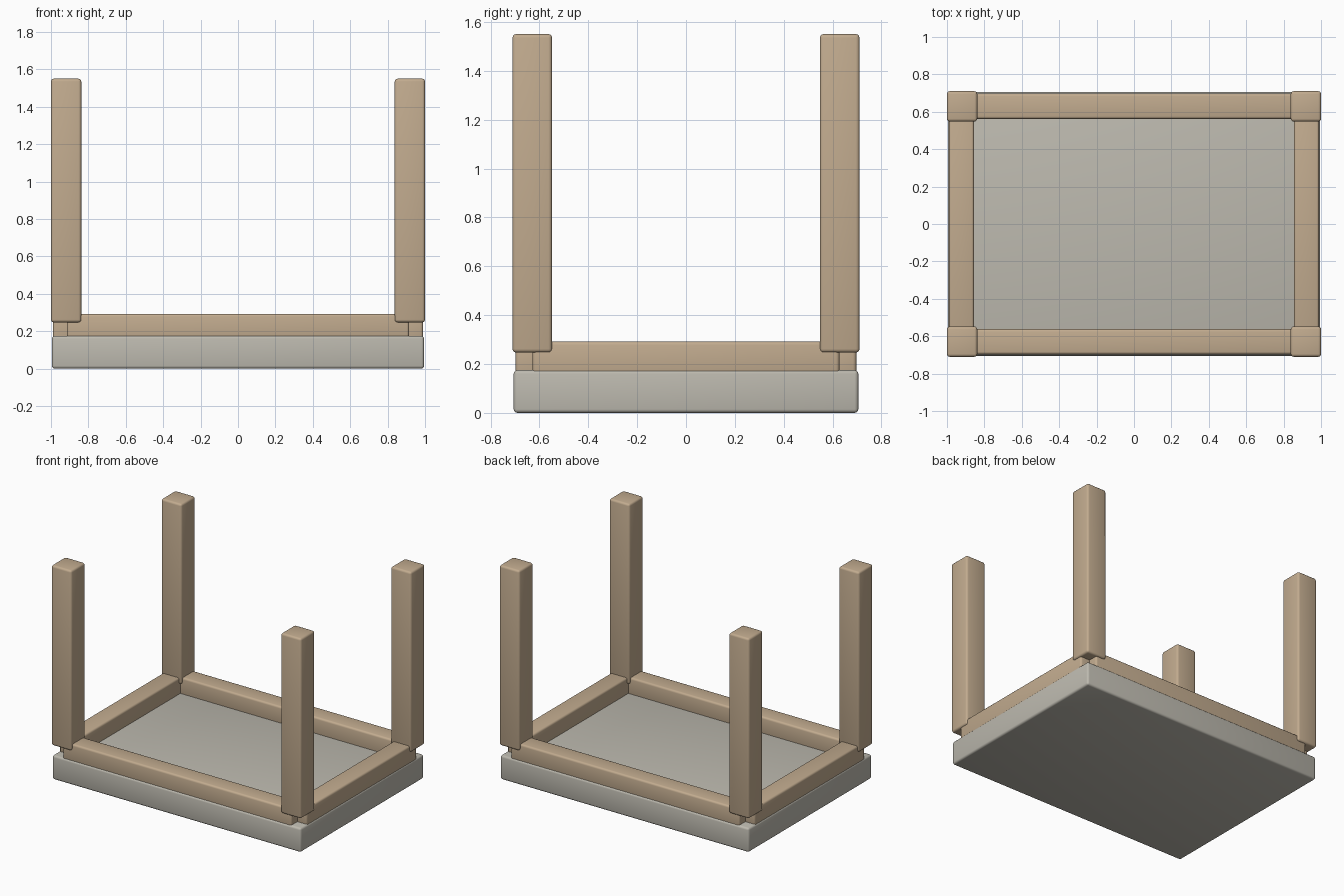
import bpy
import math

cube = bpy.data.objects.get("Cube")
if cube:
    bpy.data.objects.remove(cube, do_unlink=True)


def make_material(name, rgb):
    mat = bpy.data.materials.new(name)
    mat.use_nodes = True
    color = (*rgb, 1.0)
    mat.diffuse_color = color
    mat.node_tree.nodes["Principled BSDF"].inputs["Base Color"].default_value = color
    return mat


wood = make_material("light wood", (0.54, 0.41, 0.275))
grey = make_material("warm grey", (0.51, 0.49, 0.43))


def rounded_box(name, low, high, mat, bevel):
    """Box between two corners with softly rounded edges."""
    center = [(a + b) / 2 for a, b in zip(low, high)]
    bpy.ops.mesh.primitive_cube_add(size=1, location=center)
    obj = bpy.context.object
    obj.name = name
    obj.scale = [b - a for a, b in zip(low, high)]
    bpy.ops.object.transform_apply(location=False, rotation=False, scale=True)
    obj.data.materials.append(mat)
    mod = obj.modifiers.new("rounded edges", "BEVEL")
    mod.width = bevel
    mod.segments = 3
    bpy.ops.object.modifier_apply(modifier=mod.name)
    bpy.ops.object.shade_smooth_by_angle(angle=math.radians(40))
    return obj


def span(side, inner, outer):
    """Ordered range on the positive or negative side of an axis."""
    return sorted((side * inner, side * outer))


# Slab that the frame rests on
rounded_box("slab", (-0.995, -0.705, 0), (0.995, 0.705, 0.175), grey, 0.015)

# Rails around the rim, sunk slightly into the slab
RAIL_BOTTOM, RAIL_TOP = 0.15, 0.292
for side, name in ((-1, "front"), (1, "back")):
    y0, y1 = span(side, 0.562, 0.697)
    rounded_box(name + "_rail", (-0.915, y0, RAIL_BOTTOM), (0.915, y1, RAIL_TOP), wood, 0.014)
for side, name in ((-1, "right"), (1, "left")):
    x0, x1 = span(side, 0.855, 0.99)
    rounded_box(name + "_rail", (x0, -0.628, RAIL_BOTTOM), (x1, 0.628, RAIL_TOP), wood, 0.014)

# Corner legs
for sx, x_name in ((-1, "right"), (1, "left")):
    for sy, y_name in ((-1, "front"), (1, "back")):
        x0, x1 = span(sx, 0.838, 1.0)
        y0, y1 = span(sy, 0.548, 0.71)
        rounded_box(f"{y_name}_{x_name}_leg", (x0, y0, 0.247), (x1, y1, 1.55), wood, 0.015)
